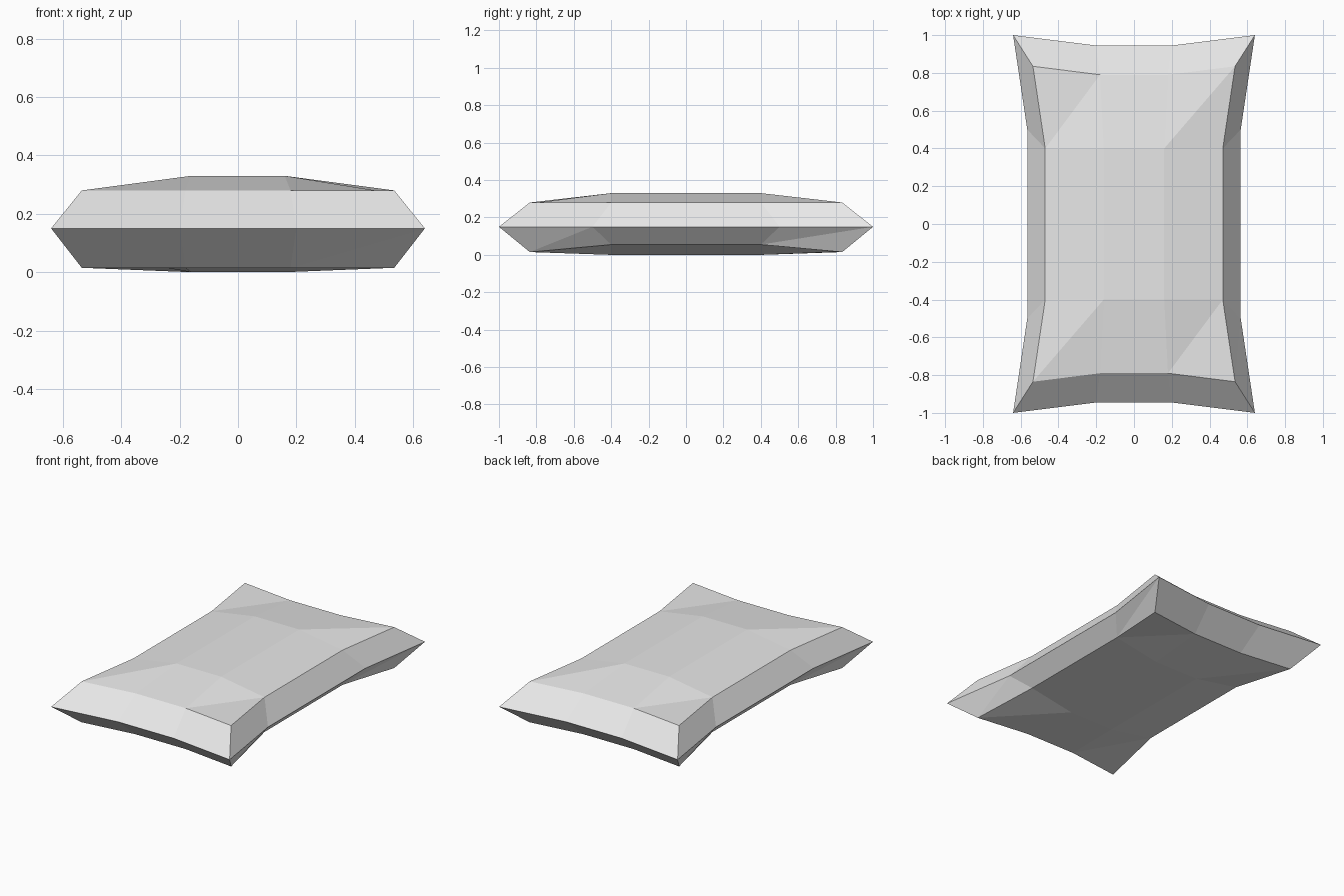
import bpy
import bmesh

default_cube = bpy.data.objects.get("Cube")
if default_cube:
    bpy.data.objects.remove(default_cube, do_unlink=True)

SIGN = (-1, -1, 1, 1)
# Walk around the border of a 4 x 4 grid, counter-clockwise
BORDER = ([(i, 0) for i in range(3)] + [(3, j) for j in range(3)]
          + [(i, 3) for i in (3, 2, 1)] + [(0, j) for j in (3, 2, 1)])


def place(bm, i, j, corner, end, side, inner=None):
    """Add the grid point (i, j), choosing its position by its kind."""
    on_x, on_y = i in (0, 3), j in (0, 3)
    x, y, z = (corner if on_x and on_y else end if on_y
               else side if on_x else inner)
    return bm.verts.new((x * SIGN[i], y * SIGN[j], z))


def add_half(bm, seam, flip, corner, end, side, inner):
    """One cushioned face of the pillow, joined to the seam loop."""
    grid = {(i, j): place(bm, i, j, corner, end, side, inner)
            for i in range(4) for j in range(4)}
    # Padded panel, each cell split along one diagonal
    for i in range(3):
        for j in range(3):
            quad = [grid[i, j], grid[i + 1, j],
                    grid[i + 1, j + 1], grid[i, j + 1]]
            if flip:
                quad = quad[1:] + quad[:1]
            a, b, c, d = quad
            bm.faces.new((a, b, c))
            bm.faces.new((a, c, d))
    # Sloping border down to the seam
    ring = [grid[p] for p in BORDER]
    for k in range(len(ring)):
        n = (k + 1) % len(ring)
        bm.faces.new((ring[k], seam[k], seam[n]))
        bm.faces.new((ring[k], seam[n], ring[n]))


# Pillow body
bm = bmesh.new()
seam = [place(bm, i, j, (0.64, 1.0, 0.15), (0.20, 0.945, 0.15),
              (0.565, 0.50, 0.15)) for i, j in BORDER]
add_half(bm, seam, False, (0.535, 0.835, 0.28), (0.18, 0.79, 0.28),
         (0.47, 0.40, 0.28), (0.16, 0.40, 0.33))
add_half(bm, seam, True, (0.535, 0.835, 0.015), (0.18, 0.79, 0.015),
         (0.47, 0.40, 0.055), (0.16, 0.40, 0.0))
bmesh.ops.recalc_face_normals(bm, faces=bm.faces[:])
mesh = bpy.data.meshes.new("pillow")
bm.to_mesh(mesh)
bm.free()
pillow = bpy.data.objects.new("pillow", mesh)
bpy.context.collection.objects.link(pillow)

# Plain fabric
fabric = bpy.data.materials.new("light grey fabric")
fabric.use_nodes = True
colour = (0.8, 0.8, 0.8, 1.0)
fabric.diffuse_color = colour
for node in fabric.node_tree.nodes:
    if node.type == 'BSDF_PRINCIPLED':
        node.inputs["Base Color"].default_value = colour
mesh.materials.append(fabric)
